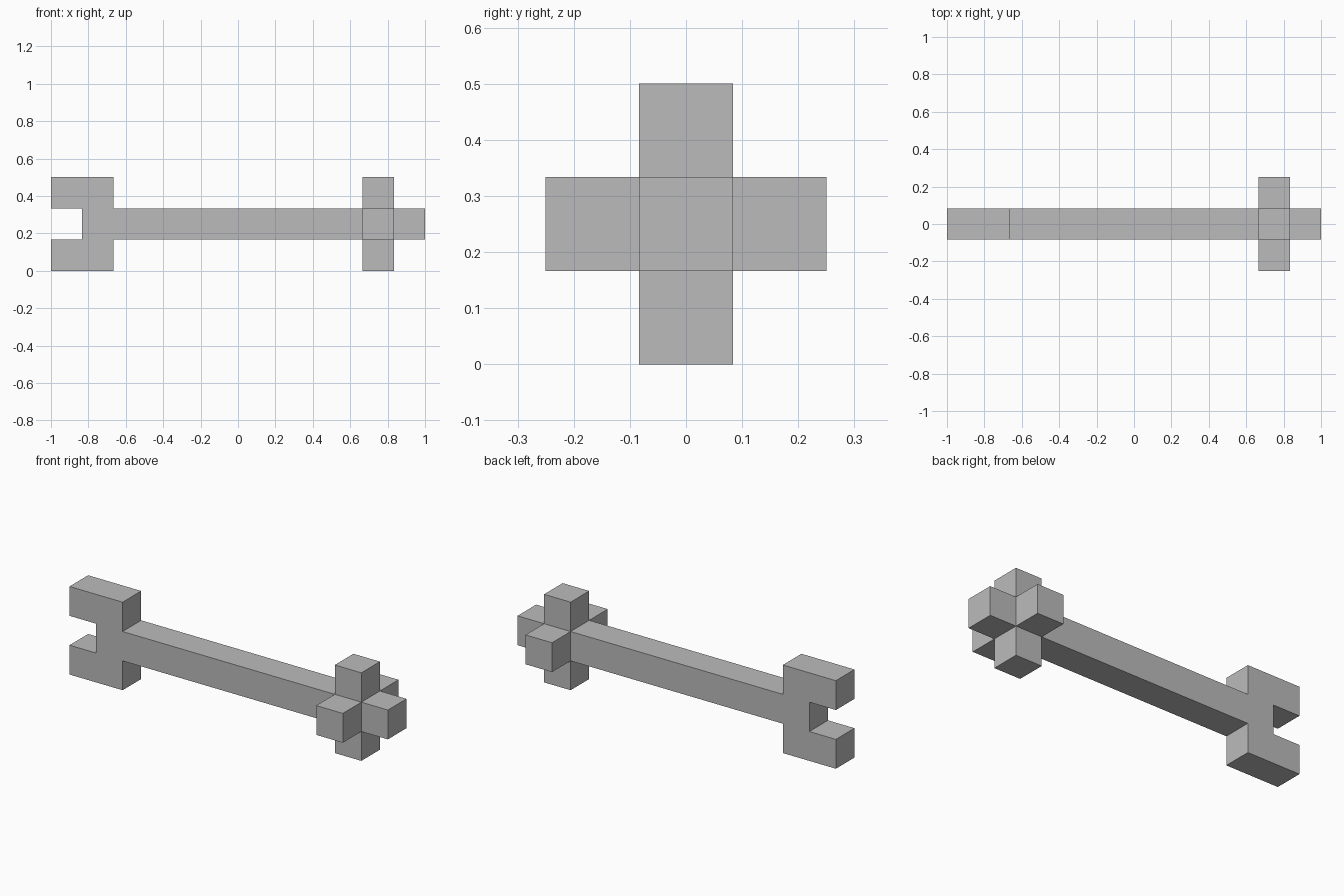
import bpy
import bmesh
from mathutils import Vector

cube = bpy.data.objects.get("Cube")
if cube:
    bpy.data.objects.remove(cube, do_unlink=True)

U = 1 / 6          # thickness of every bar
MID = 1.5 * U      # height of the shaft's centre line
UP, DOWN = Vector((0, 0, 1)), Vector((0, 0, -1))
LEFT, RIGHT = Vector((1, 0, 0)), Vector((-1, 0, 0))
BACK, FRONT = Vector((0, 1, 0)), Vector((0, -1, 0))

grey = bpy.data.materials.new("plain_grey")
grey.use_nodes = True
grey.diffuse_color = (0.5, 0.5, 0.5, 1)
grey.node_tree.nodes["Principled BSDF"].inputs["Base Color"].default_value = (0.5, 0.5, 0.5, 1)


def bar(x0, x1):
    """Square bar along x, from x0 to x1 in bar thicknesses."""
    bm = bmesh.new()
    bmesh.ops.create_cube(bm, size=U)
    for v in bm.verts:
        v.co.x = (x1 if v.co.x > 0 else x0) * U
        v.co.z += MID
    bm.normal_update()
    return bm


def side(bm, direction):
    """The outermost face that points in a direction."""
    faces = [f for f in bm.faces if f.normal.dot(direction) > 0.9]
    return max(faces, key=lambda f: f.calc_center_median().dot(direction))


def pull(bm, face, direction):
    """Extrude one face by one bar thickness."""
    new = bmesh.ops.extrude_discrete_faces(bm, faces=[face])["faces"][0]
    bmesh.ops.translate(bm, vec=direction * U, verts=new.verts[:])
    bm.normal_update()
    return new


def finish(bm, name, joints):
    """Open the faces where parts join, and make the object."""
    bmesh.ops.delete(bm, geom=[side(bm, d) for d in joints], context='FACES')
    mesh = bpy.data.meshes.new(name)
    bm.to_mesh(mesh)
    bm.free()
    mesh.materials.append(grey)
    bpy.context.collection.objects.link(bpy.data.objects.new(name, mesh))


# Shaft
finish(bar(-4, 4), "shaft", [LEFT, RIGHT])

# Forked jaw: a crossbar with two prongs pointing outwards
jaw = bar(-5, -4)
for d in (UP, DOWN):
    tip = pull(jaw, side(jaw, d), d)
    prong = next(f for e in tip.edges for f in e.link_faces
                 if f.normal.dot(RIGHT) > 0.9)
    pull(jaw, prong, RIGHT)
# The joint is the core face on the shaft's centre line
core = min((f for f in jaw.faces if f.normal.dot(LEFT) > 0.9),
           key=lambda f: abs(f.calc_center_median().z - MID))
bmesh.ops.delete(jaw, geom=[core], context='FACES')
finish(jaw, "forked_jaw", [])

# Cross head: a core with five equal stubs
head = bar(4, 5)
core = min((f for f in head.faces if f.normal.dot(RIGHT) > 0.9),
           key=lambda f: abs(f.calc_center_median().z - MID))
bmesh.ops.delete(head, geom=[core], context='FACES')
for d in (UP, DOWN, FRONT, BACK, LEFT):
    pull(head, side(head, d), d)
finish(head, "cross_head", [])
